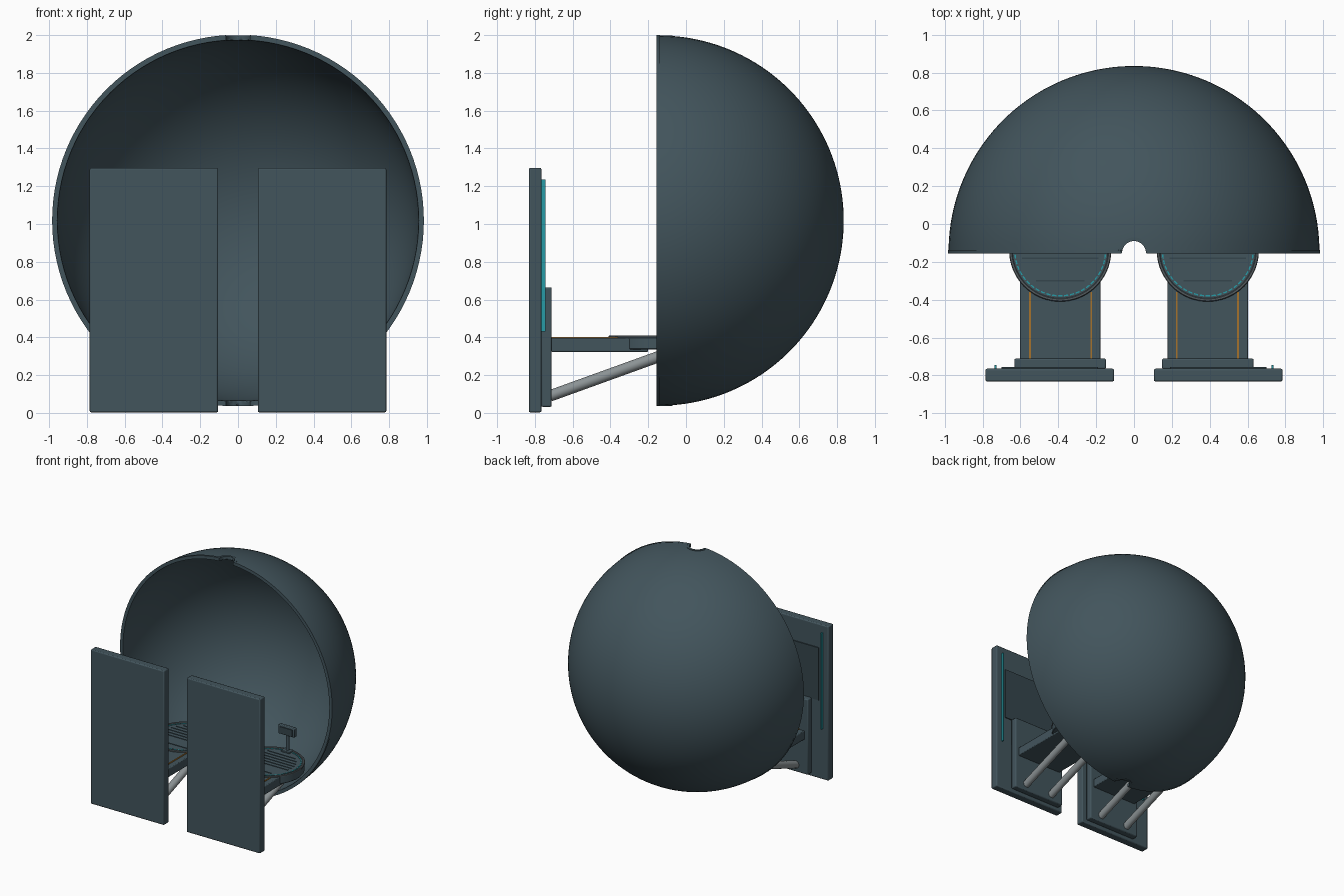
import bpy, bmesh, math
from mathutils import Vector, Matrix

if "Cube" in bpy.data.objects:
    bpy.data.objects.remove(bpy.data.objects["Cube"])


def material(name, rgb):
    m = bpy.data.materials.new(name)
    m.diffuse_color = (*rgb, 1)
    m.use_nodes = True
    m.node_tree.nodes["Principled BSDF"].inputs["Base Color"].default_value = m.diffuse_color
    return m


SLATE = material("slate", (0.055, 0.090, 0.108))
DARK = material("dark slate", (0.035, 0.060, 0.072))
STEEL = material("steel grey", (0.26, 0.29, 0.30))
RING = material("ring grey", (0.09, 0.11, 0.12))
CYAN = material("cyan", (0.02, 0.33, 0.38))
AMBER = material("amber", (0.38, 0.17, 0.025))


def finish(bm, name, mat, bevel=0.0, smooth=True):
    bmesh.ops.recalc_face_normals(bm, faces=bm.faces)
    me = bpy.data.meshes.new(name)
    bm.to_mesh(me)
    bm.free()
    me.materials.append(mat)
    ob = bpy.data.objects.new(name, me)
    bpy.context.collection.objects.link(ob)
    if bevel:
        b = ob.modifiers.new("bevel", "BEVEL")
        b.width, b.segments = bevel, 2
    if smooth:
        bpy.ops.object.select_all(action="DESELECT")
        ob.select_set(True)
        bpy.context.view_layer.objects.active = ob
        bpy.ops.object.shade_smooth_by_angle(angle=math.radians(35))
    return ob


def add_box(bm, x, y, z, rot=None):
    """Box from (min, max) ranges, optionally transformed."""
    m = Matrix.Translation((sum(x) / 2, sum(y) / 2, sum(z) / 2)) @ Matrix.Diagonal(
        (abs(x[1] - x[0]), y[1] - y[0], z[1] - z[0], 1))
    bmesh.ops.create_cube(bm, size=1, matrix=(rot @ m) if rot else m)


def box(name, mat, x, y, z, bevel=0.0):
    bm = bmesh.new()
    add_box(bm, x, y, z)
    return finish(bm, name, mat, bevel, smooth=bool(bevel))


def rod(name, mat, a, b, r, n=24):
    a, b = Vector(a), Vector(b)
    d = b - a
    m = Matrix.Translation((a + b) / 2) @ d.to_track_quat("Z", "Y").to_matrix().to_4x4()
    bm = bmesh.new()
    bmesh.ops.create_cone(bm, cap_ends=True, segments=n, radius1=r, radius2=r,
                          depth=d.length, matrix=m)
    return finish(bm, name, mat)


def lathe(name, mat, pts, center, axis, angle=2 * math.pi, n=64):
    """Spin a closed profile given as (radius along x, distance along axis)."""
    bm = bmesh.new()
    ax = Vector(axis)
    c = Vector(center)
    vs = [bm.verts.new(c + Vector((r, 0, 0)) + ax * h) for r, h in pts]
    es = [bm.edges.new((vs[i], vs[(i + 1) % len(vs)])) for i in range(len(vs))]
    bmesh.ops.spin(bm, geom=vs + es, cent=c, axis=ax, angle=angle, steps=n)
    bmesh.ops.remove_doubles(bm, verts=bm.verts, dist=1e-4)
    if angle < 6:
        bmesh.ops.holes_fill(bm, edges=[e for e in bm.edges if e.is_boundary], sides=0)
    loose = [e for e in bm.edges if not e.link_faces]
    bmesh.ops.delete(bm, geom=loose, context="EDGES")
    return finish(bm, name, mat)


# dome shell: half sphere opening to the front, with a thickened rim
CY, CZ, R = -0.145, 1.018, 0.98
N = 40
arc = [math.pi / 2 * i / N for i in range(N + 1)]
outer = [(R * math.cos(t), R * math.sin(t)) for t in arc]
inner = [((R - 0.025) * math.cos(t), (R - 0.025) * math.sin(t)) for t in reversed(arc)]
rim = [(0.957, -0.012), (0.984, -0.012), (0.984, 0.008)]
dome = lathe("dome_shell", SLATE, outer + inner + rim, (0, CY, CZ), (0, 1, 0), n=112)

# notch cut through the rim at top and bottom
cutter = rod("notch_cutter", SLATE, (0, CY - 0.01, -0.2), (0, CY - 0.01, 2.2), 0.065, 40)
cut = dome.modifiers.new("notch", "BOOLEAN")
cut.operation, cut.solver, cut.object = "DIFFERENCE", "EXACT", cutter
bpy.context.view_layer.objects.active = dome
bpy.ops.object.modifier_apply(modifier="notch")
bpy.data.objects.remove(cutter)

# half-round collars lining the notches
for name, z in (("top_notch_collar", 1.98), ("bottom_notch_collar", 0.037)):
    lathe(name, SLATE, [(0.063, 0), (0.082, 0), (0.082, 0.019), (0.063, 0.019)],
          (0, CY - 0.008, z), (0, 0, 1), math.pi, 24)

for s, side in ((-1, "left"), (1, "right")):
    cx = 0.39 * s
    X = lambda a, b: tuple(sorted((a * s, b * s)))

    # wall panel, mounting plate and wall details
    box(side + "_wall", SLATE, X(0.105, 0.785), (-0.832, -0.765), (0.003, 1.297), 0.008)
    box(side + "_mount_plate", SLATE, X(0.148, 0.632), (-0.767, -0.711), (0.032, 0.665), 0.008)
    box(side + "_wall_inset", DARK, X(0.19, 0.70), (-0.766, -0.757), (0.66, 1.10))
    box(side + "_wall_light", CYAN, X(0.726, 0.736), (-0.766, -0.745), (0.43, 1.235))

    # cantilever arm with amber edge stripes
    box(side + "_arm", SLATE, X(0.178, 0.602), (-0.715, -0.20), (0.323, 0.396), 0.006)
    for i, x in enumerate((0.226, 0.550)):
        box(f"{side}_arm_stripe_{i + 1}", AMBER, X(x - 0.005, x + 0.005),
            (-0.711, -0.36), (0.394, 0.401))

    # diagonal struts
    for i, dx in enumerate((-0.13, 0.13)):
        rod(f"{side}_strut_{i + 1}", STEEL, (cx + dx, -0.72, 0.09), (cx + dx, -0.05, 0.332), 0.03)

    # round platform
    C = (cx, -0.14, 0)
    lathe(side + "_platform", SLATE,
          [(0, 0.335), (0.262, 0.335), (0.266, 0.34), (0.266, 0.397), (0.26, 0.403), (0, 0.403)],
          C, (0, 0, 1), n=72)
    lathe(side + "_platform_ring", RING,
          [(0.252, 0.398), (0.27, 0.398), (0.27, 0.406), (0.266, 0.41), (0.256, 0.41), (0.252, 0.406)],
          C, (0, 0, 1), n=72)

    # dashed light ring
    bm = bmesh.new()
    for k in range(48):
        rot = Matrix.Translation(C) @ Matrix.Rotation(k * math.pi / 24, 4, "Z")
        add_box(bm, (0.236, 0.243), (-0.011, 0.011), (0.40, 0.407), rot)
    finish(bm, side + "_platform_lights", CYAN, smooth=False)

    # anti-slip ribs following the circle
    bm = bmesh.new()
    for k in range(-4, 5):
        y = k * 0.04
        if k in (-3, -2):
            continue
        w = math.sqrt(0.205 ** 2 - y * y)
        add_box(bm, (cx - w, cx + w), (C[1] + y - 0.004, C[1] + y + 0.004), (0.40, 0.407))
    finish(bm, side + "_platform_ribs", DARK, smooth=False)

    # small console at the back of the platform
    box(side + "_console_foot", SLATE, (cx - 0.04, cx + 0.04), (0.065, 0.125), (0.40, 0.415), 0.004)
    rod(side + "_console_post", SLATE, (cx, 0.10, 0.40), (cx, 0.10, 0.56), 0.013, 16)
    box(side + "_console_head", SLATE, (cx - 0.075, cx + 0.075), (0.08, 0.115), (0.54, 0.615), 0.006)
    box(side + "_console_screen", DARK, (cx - 0.06, cx + 0.06), (0.075, 0.082), (0.552, 0.603))
